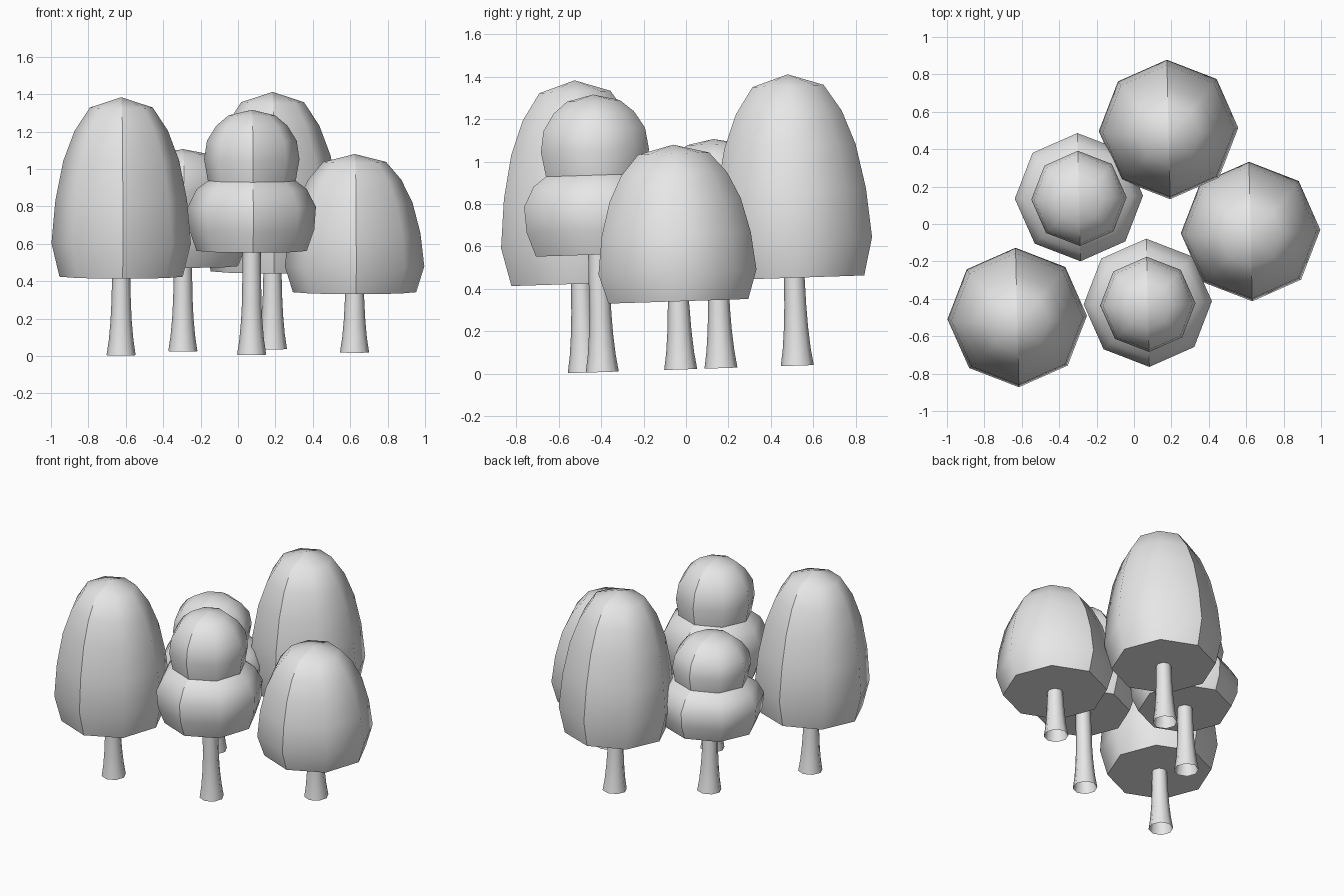
import bpy, bmesh, math

cube = bpy.data.objects.get("Cube")
if cube:
    bpy.data.objects.remove(cube)

grey = bpy.data.materials.new("plain grey")
grey.use_nodes = True
grey.diffuse_color = (0.8, 0.8, 0.8, 1)
grey.node_tree.nodes["Principled BSDF"].inputs["Base Color"].default_value = (0.8, 0.8, 0.8, 1)

SIDES = 8
SLOPE = math.radians(1.9)   # the whole grove leans with the ground
TWIST = math.radians(1.4)

# Profiles as (radius, height); crowns run from 0 at the base
TALL = [(.33, 0), (.373, .18), (.352, .41), (.31, .62), (.25, .78), (.168, .905), (0, .96)]
DOUBLE = [(.295, 0), (.335, .115), (.343, .235), (.295, .33), (.235, .375),
          (.255, .49), (.24, .59), (.19, .67), (.125, .725), (0, .755)]


def lathe(name, profile, location, capped=False, seams=False, creases=()):
    """Turn a profile into an eight-sided part."""
    bm = bmesh.new()
    rings = []
    for radius, z in profile:
        if radius == 0:
            rings.append([bm.verts.new((0, 0, z))] * SIDES)
        else:
            angles = [math.tau * i / SIDES for i in range(SIDES)]
            rings.append([bm.verts.new((radius * math.cos(a), radius * math.sin(a), z))
                          for a in angles])
    for low, high in zip(rings, rings[1:]):
        for i in range(SIDES):
            j = (i + 1) % SIDES
            corners = [low[i], low[j], high[j], high[i]]
            bm.faces.new(list(dict.fromkeys(corners)))
    if capped:
        bm.faces.new(rings[0][::-1])
    for face in bm.faces:
        face.smooth = True
    # Sharp rim, waist and front and back seams
    sharp_heights = [profile[0][1]] + list(creases)
    for edge in bm.edges:
        a, b = (v.co for v in edge.verts)
        level = abs(a.z - b.z) < 1e-5
        if level and any(abs(a.z - h) < 1e-4 for h in sharp_heights):
            edge.smooth = False
        elif seams and not level and abs(a.x) + abs(b.x) < 1e-4:
            edge.smooth = False
    mesh = bpy.data.meshes.new(name)
    bm.to_mesh(mesh)
    bm.free()
    mesh.materials.append(grey)
    obj = bpy.data.objects.new(name, mesh)
    obj.location = location
    obj.rotation_euler = (SLOPE, 0, TWIST)
    bpy.context.collection.objects.link(obj)


def tree(name, x, y, base, profile, stretch, waist=None):
    """One tree: flared trunk below a crown starting at the base height."""
    location = (x, y, .004 + math.tan(SLOPE) * (y + .48))
    trunk = [(.078, 0), (.066, .08), (.057, .18), (.052, .28), (.048, base + .02)]
    lathe(name + "_trunk", trunk, location)
    crown = [(r, base + h * stretch) for r, h in profile]
    creases = [base + waist * stretch] if waist else []
    lathe(name + "_crown", crown, location, True, True, creases)


tree("front_right_tall_tree", -.625, -.48, .42, TALL, 1)
tree("back_tall_tree", .184, .525, .415, TALL, 1)
tree("left_short_tree", .623, -.025, .322, TALL, .77)
tree("front_double_tree", .073, -.395, .555, DOUBLE, 1, .375)
tree("back_double_tree", -.295, .165, .455, DOUBLE, .83, .375)
